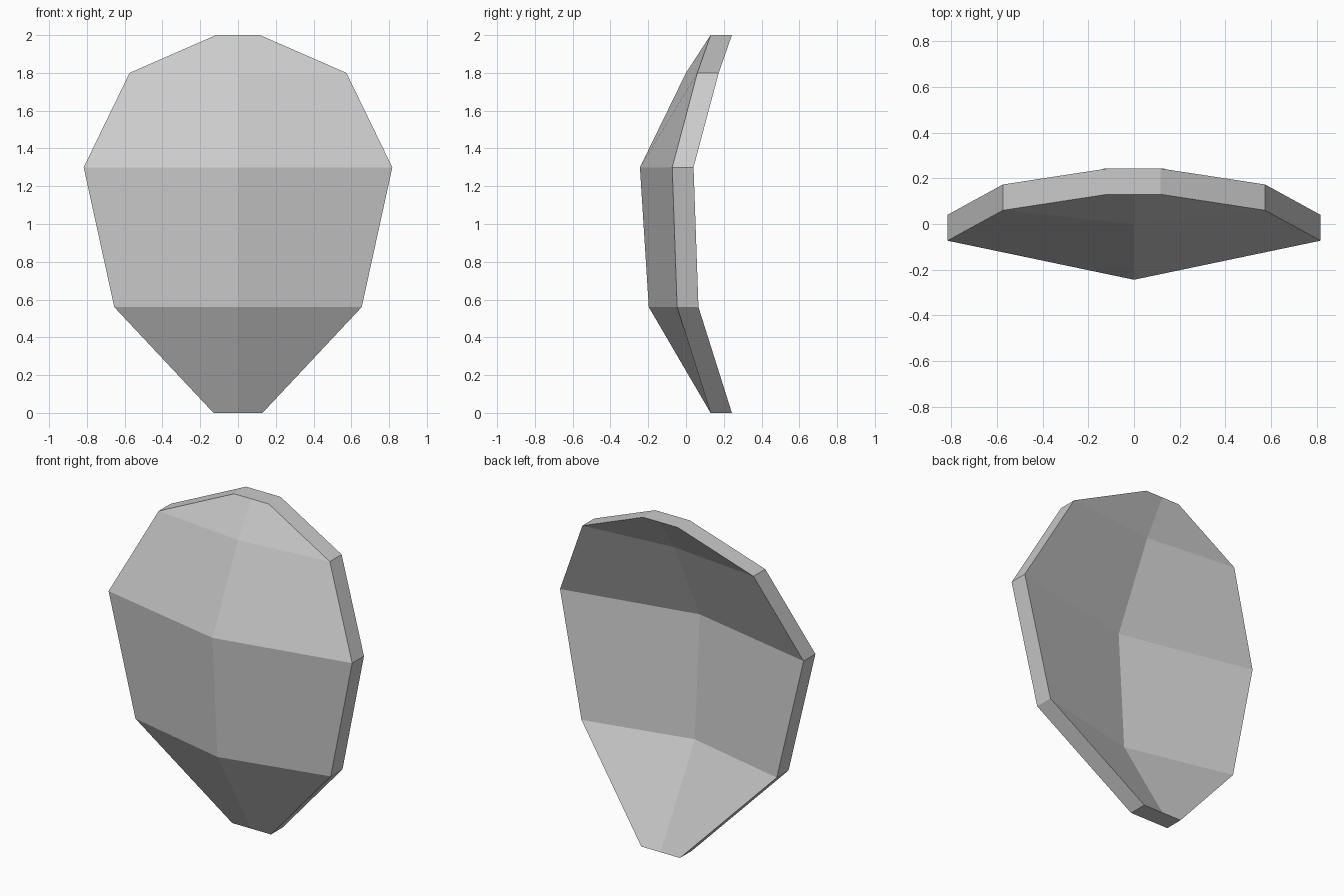
import bpy
import bmesh
from mathutils import Vector

default_cube = bpy.data.objects.get("Cube")
if default_cube:
    bpy.data.objects.remove(default_cube, do_unlink=True)

# Plain grey surface
grey = bpy.data.materials.new("plain_grey")
grey.use_nodes = True
colour = (0.6, 0.6, 0.6, 1)
grey.diffuse_color = colour
bsdf = grey.node_tree.nodes["Principled BSDF"]
bsdf.inputs["Base Color"].default_value = colour

# Rows from bottom to top: height, half width, depth on the ridge, depth at the rim
ROWS = [
    (0.00, 0.130, 0.130, 0.130),
    (0.56, 0.655, -0.197, -0.047),
    (1.30, 0.817, -0.244, -0.073),
    (1.80, 0.574, 0.000, 0.060),
    (2.00, 0.116, 0.130, 0.130),
]
THICKNESS = 0.113

bm = bmesh.new()
ridge = [bm.verts.new((0, mid, z)) for z, w, mid, rim in ROWS]
left = [bm.verts.new((w, rim, z)) for z, w, mid, rim in ROWS]
right = [bm.verts.new((-w, rim, z)) for z, w, mid, rim in ROWS]

# Faceted front, one panel on each side of the ridge per row
for i in range(len(ROWS) - 1):
    bm.faces.new((ridge[i], left[i], left[i + 1], ridge[i + 1]))
    bm.faces.new((ridge[i], ridge[i + 1], right[i + 1], right[i]))

# Push a copy straight back to give the hollow back and the rim
result = bmesh.ops.extrude_face_region(bm, geom=bm.faces[:], use_keep_orig=True)
back = [e for e in result["geom"] if isinstance(e, bmesh.types.BMVert)]
bmesh.ops.translate(bm, verts=back, vec=Vector((0, THICKNESS, 0)))
bmesh.ops.recalc_face_normals(bm, faces=bm.faces[:])

mesh = bpy.data.meshes.new("curved_shield")
bm.to_mesh(mesh)
bm.free()
mesh.materials.append(grey)
shield = bpy.data.objects.new("curved_shield", mesh)
bpy.context.scene.collection.objects.link(shield)
